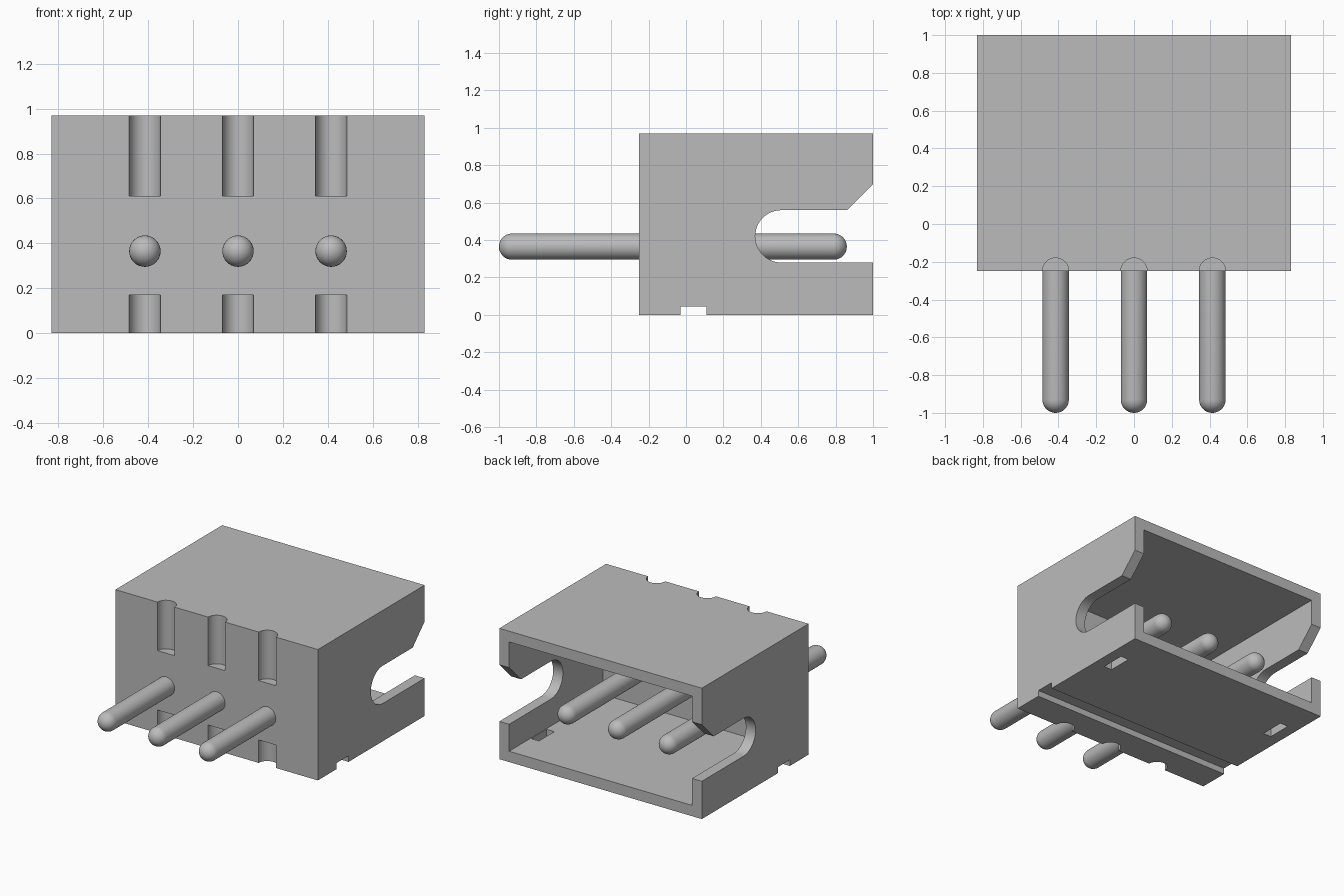
import bpy, bmesh, math
from mathutils import Matrix

if "Cube" in bpy.data.objects:
    bpy.data.objects.remove(bpy.data.objects["Cube"], do_unlink=True)

grey = bpy.data.materials.new("plain grey")
grey.use_nodes = True
colour = (0.5, 0.5, 0.5, 1)
grey.diffuse_color = colour
grey.node_tree.nodes["Principled BSDF"].inputs["Base Color"].default_value = colour

HALF_W, FRONT, BACK, TOP = 0.83, -0.25, 1.0, 0.97
WALL = 0.08
PITCH, RADIUS = 0.415, 0.07


def make_object(name, bm):
    bmesh.ops.recalc_face_normals(bm, faces=bm.faces)
    mesh = bpy.data.meshes.new(name)
    bm.to_mesh(mesh)
    bm.free()
    obj = bpy.data.objects.new(name, mesh)
    bpy.context.collection.objects.link(obj)
    mesh.materials.append(grey)
    return obj


def box(name, x, y, z):
    bm = bmesh.new()
    bmesh.ops.create_cube(bm, size=1)
    for v in bm.verts:
        v.co = [r[0] if c < 0 else r[1] for c, r in zip(v.co, (x, y, z))]
    return make_object(name, bm)


def extruded_side_profile(name, points, half_width):
    bm = bmesh.new()
    face = bm.faces.new([bm.verts.new((-half_width, y, z)) for y, z in points])
    moved = bmesh.ops.extrude_face_region(bm, geom=[face])["geom"]
    bmesh.ops.translate(bm, vec=(2 * half_width, 0, 0),
                        verts=[g for g in moved if isinstance(g, bmesh.types.BMVert)])
    return make_object(name, bm)


def upright_cylinder(name, x, y, z0, z1):
    bm = bmesh.new()
    bmesh.ops.create_cone(bm, cap_ends=True, segments=32, radius1=RADIUS, radius2=RADIUS,
                          depth=z1 - z0, matrix=Matrix.Translation((x, y, (z0 + z1) / 2)))
    return make_object(name, bm)


def select_only(obj):
    bpy.ops.object.select_all(action="DESELECT")
    obj.select_set(True)
    bpy.context.view_layer.objects.active = obj


def cut(target, cutter):
    mod = target.modifiers.new("cut", "BOOLEAN")
    mod.operation, mod.solver, mod.object = "DIFFERENCE", "EXACT", cutter
    select_only(target)
    bpy.ops.object.modifier_apply(modifier=mod.name)
    bpy.data.objects.remove(cutter, do_unlink=True)


# Housing: block hollowed from the back
housing = box("housing", (-HALF_W, HALF_W), (FRONT, BACK), (0, TOP))
inner = HALF_W - WALL
cut(housing, box("cavity_cutter", (-inner, inner), (-0.1, BACK + 0.2), (WALL, TOP - WALL)))

# Round-ended side slots with a flared upper lip
slot_r, slot_y, slot_z = 0.14, 0.51, 0.42
arc = [(slot_y + slot_r * math.cos(a), slot_z + slot_r * math.sin(a))
       for a in (math.pi * (0.5 + i / 24) for i in range(25))]
lip = [(1.1, 0.28), (1.1, 0.80), (0.86, 0.56)]
cut(housing, extruded_side_profile("slot_cutter", arc + lip, 1.0))

# Groove across the underside
cut(housing, box("groove_cutter", (-1, 1), (-0.03, 0.11), (-0.1, 0.045)))

# Small openings through the floor beside each wall
for s in (-1, 1):
    cut(housing, box("floor_hole_cutter", sorted((s * 0.68, s * 0.745)), (0.57, 0.75), (-0.1, 0.15)))

# Half-round recesses in the front, above and below each pin
for i in (-1, 0, 1):
    for z0, z1 in ((0.61, TOP + 0.1), (-0.1, 0.17)):
        cut(housing, upright_cylinder("recess_cutter", i * PITCH, FRONT, z0, z1))

# Pins: rounded rods spun from a half profile
def pin(name, x, y0, y1, z):
    steps = 8
    quarter = [math.pi / 2 * i / steps for i in range(steps + 1)]
    front = [(RADIUS * math.sin(a), y0 + RADIUS * (1 - math.cos(a))) for a in quarter]
    rear = [(r, y0 + y1 - y) for r, y in reversed(front)]
    bm = bmesh.new()
    verts = [bm.verts.new((r, y, 0)) for r, y in front + rear]
    edges = [bm.edges.new(pair) for pair in zip(verts, verts[1:])]
    bmesh.ops.spin(bm, geom=verts + edges, cent=(0, 0, 0), axis=(0, 1, 0),
                   angle=2 * math.pi, steps=32)
    bmesh.ops.remove_doubles(bm, verts=bm.verts, dist=0.0005)
    bmesh.ops.translate(bm, verts=bm.verts, vec=(x, 0, z))
    return make_object(name, bm)


parts = [housing]
for label, i in (("right", -1), ("middle", 0), ("left", 1)):
    parts.append(pin(label + "_pin", i * PITCH, -1.0, 0.86, 0.365))

for obj in parts:
    select_only(obj)
    bpy.ops.object.shade_smooth_by_angle(angle=math.radians(30))
